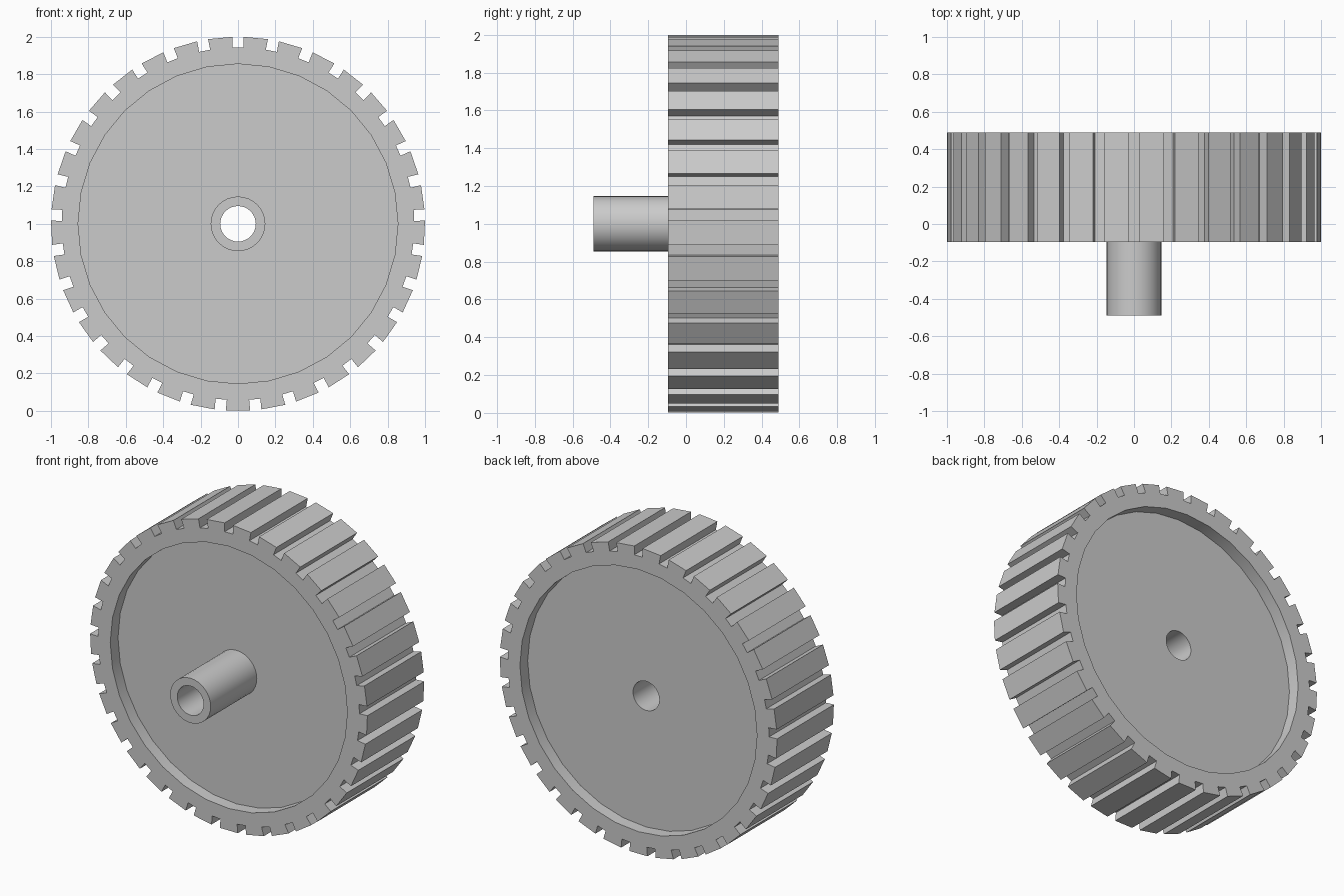
import bpy, bmesh, math
from math import sin, cos, radians, tau

TEETH = 33
SIDES = 32
FRONT, BACK = -0.095, 0.49      # rim faces along y
HUB_FRONT = -0.49
RECESS = 0.08                   # depth of the dish on each side
GROOVE_HALF, GROOVE_FLOOR = 0.03, 0.942

if "Cube" in bpy.data.objects:
    bpy.data.objects.remove(bpy.data.objects["Cube"], do_unlink=True)

grey = bpy.data.materials.new("plain grey")
grey.use_nodes = True
grey.diffuse_color = (0.6, 0.6, 0.6, 1)
grey.node_tree.nodes["Principled BSDF"].inputs["Base Color"].default_value = (0.6, 0.6, 0.6, 1)


def prism(name, outline, y0, y1):
    """Extrude an (x, z) outline along y, about the axle height z = 1."""
    bm = bmesh.new()
    face = bm.faces.new([bm.verts.new((x, y0, z + 1)) for x, z in outline])
    ext = bmesh.ops.extrude_face_region(bm, geom=[face])["geom"]
    moved = [v for v in ext if isinstance(v, bmesh.types.BMVert)]
    bmesh.ops.translate(bm, verts=moved, vec=(0, y1 - y0, 0))
    bmesh.ops.recalc_face_normals(bm, faces=bm.faces)
    mesh = bpy.data.meshes.new(name)
    bm.to_mesh(mesh)
    bm.free()
    mesh.materials.append(grey)
    obj = bpy.data.objects.new(name, mesh)
    bpy.context.collection.objects.link(obj)
    return obj


def circle(radius):
    return [(radius * sin(tau * i / SIDES), radius * cos(tau * i / SIDES)) for i in range(SIDES)]


def select(obj):
    bpy.ops.object.select_all(action="DESELECT")
    obj.select_set(True)
    bpy.context.view_layer.objects.active = obj


def cut(obj, radius, y0, y1):
    """Remove a round hole from obj."""
    cutter = prism("cutter", circle(radius), y0, y1)
    cutter.hide_render = True
    mod = obj.modifiers.new("cut", "BOOLEAN")
    mod.operation, mod.solver, mod.object = "DIFFERENCE", "EXACT", cutter
    select(obj)
    bpy.ops.object.modifier_apply(modifier=mod.name)
    bpy.data.objects.remove(cutter, do_unlink=True)


# Tooth outline: square grooves, first one at the top
rim = math.sqrt(1 - GROOVE_HALF ** 2)
outline = []
for i in range(TEETH):
    a = tau * i / TEETH
    for side, r in ((-1, rim), (-1, GROOVE_FLOOR), (1, GROOVE_FLOOR), (1, rim)):
        t = side * GROOVE_HALF
        outline.append((r * sin(a) + t * cos(a), r * cos(a) - t * sin(a)))

# Toothed wheel, dished on both sides and bored through
wheel = prism("toothed_wheel", outline, FRONT, BACK)
cut(wheel, 0.855, FRONT - 0.1, FRONT + RECESS)
cut(wheel, 0.855, BACK - RECESS, BACK + 0.1)
cut(wheel, 0.095, -1, 1)

# Hollow hub standing on the front web
hub = prism("hub_tube", circle(0.146), HUB_FRONT, FRONT + RECESS)
cut(hub, 0.095, -1, 1)

for part in (wheel, hub):
    select(part)
    bpy.ops.object.shade_smooth_by_angle(angle=radians(30))
